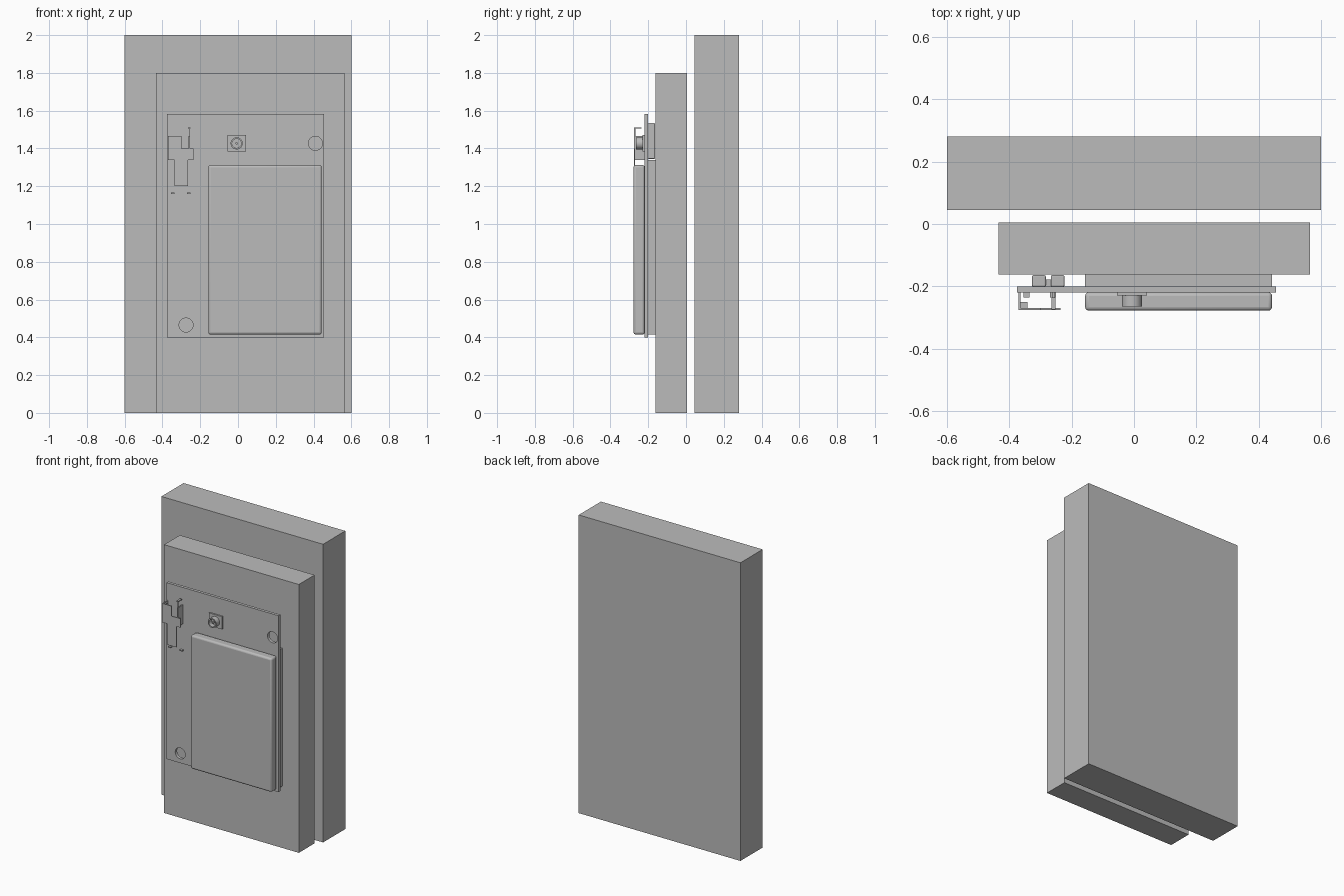
import bpy, bmesh, math
from mathutils import Matrix

cube = bpy.data.objects.get("Cube")
if cube:
    bpy.data.objects.remove(cube, do_unlink=True)

grey = bpy.data.materials.new("neutral_grey")
grey.use_nodes = True
grey.diffuse_color = (0.5, 0.5, 0.5, 1)
grey.node_tree.nodes["Principled BSDF"].inputs["Base Color"].default_value = (0.5, 0.5, 0.5, 1)


def finish(name, bm):
    bmesh.ops.recalc_face_normals(bm, faces=bm.faces)
    mesh = bpy.data.meshes.new(name)
    bm.to_mesh(mesh)
    bm.free()
    mesh.materials.append(grey)
    ob = bpy.data.objects.new(name, mesh)
    bpy.context.collection.objects.link(ob)
    return ob


def box(name, x, y, z, bevel=0):
    bm = bmesh.new()
    bmesh.ops.create_cube(bm, size=1)
    for v in bm.verts:
        v.co = [r[0] if c < 0 else r[1] for c, r in zip(v.co, (x, y, z))]
    ob = finish(name, bm)
    if bevel:
        mod = ob.modifiers.new("rounding", "BEVEL")
        mod.width, mod.segments = bevel, 3
    return ob


def cylinder(name, x, z, radius, y0, y1, sides=32):
    bm = bmesh.new()
    bmesh.ops.create_cone(bm, cap_ends=True, segments=sides, radius1=radius,
                          radius2=radius, depth=abs(y1 - y0))
    bm.transform(Matrix.Translation((x, (y0 + y1) / 2, z)) @ Matrix.Rotation(math.pi / 2, 4, "X"))
    return finish(name, bm)


def cut(ob, cutter):
    mod = ob.modifiers.new("hole", "BOOLEAN")
    mod.operation, mod.object, mod.solver = "DIFFERENCE", cutter, "EXACT"
    cutter.hide_render = True
    cutter.hide_set(True)


def smooth(ob):
    bpy.ops.object.select_all(action="DESELECT")
    ob.select_set(True)
    bpy.context.view_layer.objects.active = ob
    bpy.ops.object.shade_smooth_by_angle()


# Two large slabs
box("rear_slab", (-0.6, 0.6), (0.045, 0.28), (0, 2))
box("front_slab", (-0.435, 0.565), (-0.162, 0.005), (0, 1.8))

# Circuit board with two mounting holes
board = box("board", (-0.375, 0.455), (-0.22, -0.2), (0.4, 1.583))
for i, (x, z) in enumerate(((-0.275, 0.465), (0.41, 1.427))):
    cut(board, cylinder(f"mounting_hole_cutter_{i}", x, z, 0.037, -0.25, -0.18))

# Shielded module on the front, flat module behind the board
shield = box("front_shield", (-0.157, 0.443), (-0.278, -0.219), (0.415, 1.312), 0.012)
smooth(shield)
box("rear_module", (-0.157, 0.443), (-0.201, -0.161), (0.415, 1.34))

# Bent sheet clip: stepped front plate
outline = [(-0.37, 1.467), (-0.3, 1.467), (-0.3, 1.4), (-0.235, 1.4), (-0.235, 1.34),
           (-0.265, 1.34), (-0.265, 1.2), (-0.335, 1.2), (-0.335, 1.34), (-0.37, 1.34)]
bm = bmesh.new()
face = bm.faces.new([bm.verts.new((x, -0.276, z)) for x, z in outline])
ext = bmesh.ops.extrude_face_region(bm, geom=[face])
bmesh.ops.translate(bm, vec=(0, 0.006, 0),
                    verts=[g for g in ext["geom"] if isinstance(g, bmesh.types.BMVert)])
finish("clip_plate", bm)

# Clip legs and small locating tabs
box("clip_left_leg", (-0.37, -0.364), (-0.274, -0.219), (1.34, 1.467))
box("clip_right_leg", (-0.262, -0.254), (-0.274, -0.219), (1.34, 1.467))
box("clip_lip", (-0.365, -0.342), (-0.274, -0.25), (1.345, 1.46))
box("clip_top_tab", (-0.265, -0.252), (-0.274, -0.235), (1.505, 1.512))
box("clip_top_strip", (-0.258, -0.254), (-0.274, -0.268), (1.467, 1.512))
for x in (-0.345, -0.26):
    box("clip_bottom_tab", (x - 0.009, x + 0.009), (-0.235, -0.219), (1.16, 1.167))

# Coaxial socket
box("socket_base", (-0.055, 0.042), (-0.23, -0.219), (1.385, 1.47))
barrel = cylinder("socket_barrel", -0.007, 1.427, 0.032, -0.265, -0.228)
cut(barrel, cylinder("socket_bore_cutter", -0.007, 1.427, 0.024, -0.28, -0.235))
smooth(barrel)
cylinder("socket_pin", -0.007, 1.427, 0.006, -0.258, -0.234, 16)

# Rear header block with a gap between its two halves
for x in (-0.305, -0.245):
    box("header_half", (x - 0.022, x + 0.022), (-0.201, -0.164), (1.345, 1.535), 0.005)
box("header_bridge", (-0.29, -0.26), (-0.201, -0.178), (1.36, 1.52))
